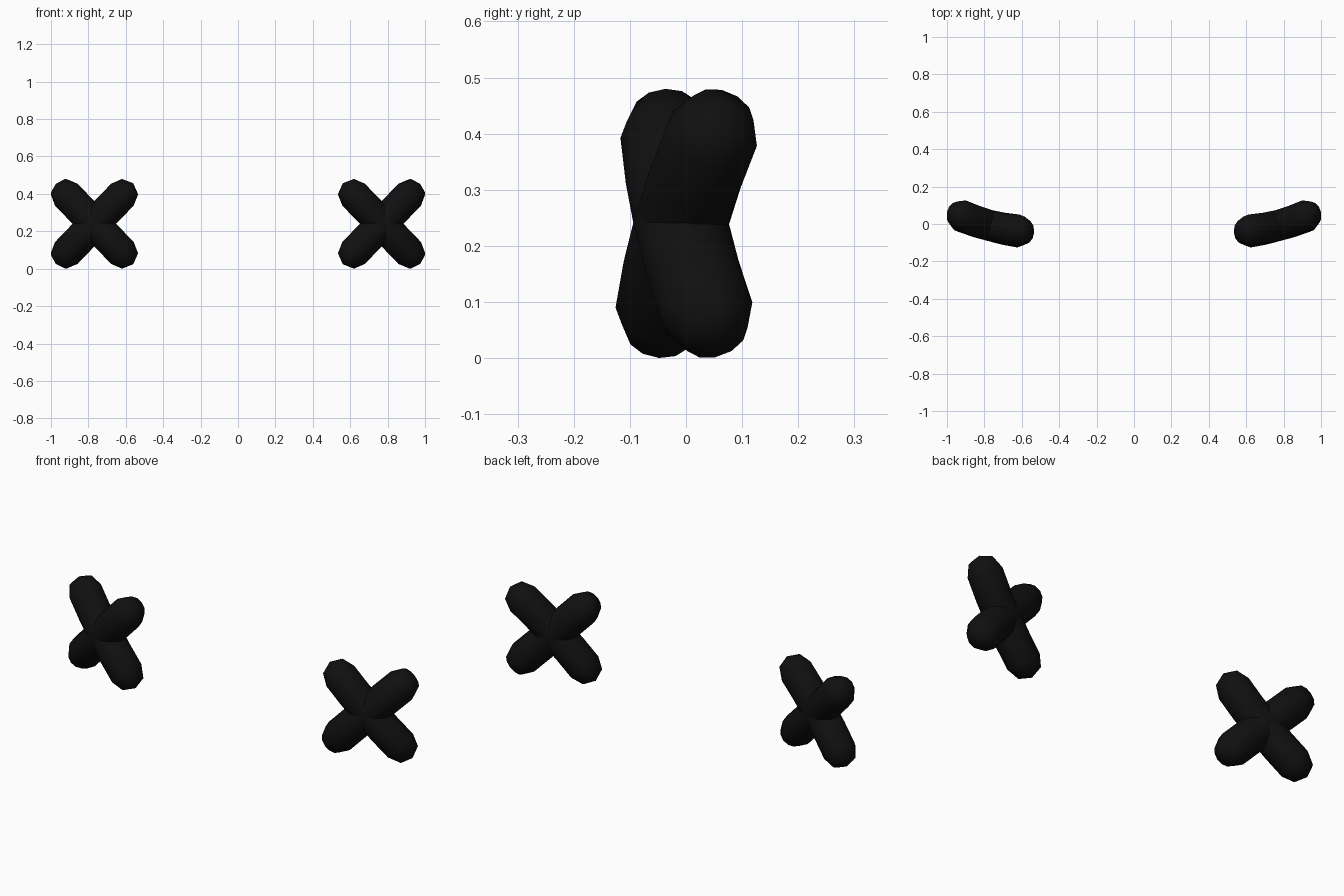
import bpy, bmesh, math
from mathutils import Vector

if "Cube" in bpy.data.objects:
    bpy.data.objects.remove(bpy.data.objects["Cube"])

R = 0.084      # bar radius
SIDES = 12
MID = Vector((0.768, -0.009, 0.24))

black = bpy.data.materials.new("black")
black.diffuse_color = (0.005, 0.005, 0.005, 1)
black.use_nodes = True
black.node_tree.nodes["Principled BSDF"].inputs["Base Color"].default_value = black.diffuse_color


def bent_bar(name, inner, outer, mirror):
    """Slightly bent round-ended bar from inner tip centre to outer tip centre."""
    a, c = Vector(inner), Vector(outer)
    ctrl = 2 * MID - (a + c) / 2
    pos = lambda t: a * (1 - t) ** 2 + ctrl * 2 * t * (1 - t) + c * t * t
    tan = lambda t: ((ctrl - a) * (1 - t) + (c - ctrl) * t).normalized()

    # (centre, direction, radius) of each ring, with a 45 degree ring in each cap
    k = R * math.sqrt(0.5)
    rings = [(a - tan(0) * k, tan(0), k)]
    rings += [(pos(i / 4), tan(i / 4), R) for i in range(5)]
    rings += [(c + tan(1) * k, tan(1), k)]

    bm = bmesh.new()
    loops = []
    for p, d, r in rings:
        v = d.cross(Vector((0, 1, 0))).normalized()
        u = v.cross(d)
        loops.append([bm.verts.new(p + r * (u * math.cos(w) + v * math.sin(w)))
                      for w in (2 * math.pi * j / SIDES for j in range(SIDES))])
    start = bm.verts.new(a - tan(0) * R)
    end = bm.verts.new(c + tan(1) * R)
    for j in range(SIDES):
        n = (j + 1) % SIDES
        for lo, hi in zip(loops, loops[1:]):
            bm.faces.new((lo[j], lo[n], hi[n], hi[j]))
        bm.faces.new((start, loops[0][n], loops[0][j]))
        bm.faces.new((end, loops[-1][j], loops[-1][n]))
    if mirror:
        for vert in bm.verts:
            vert.co.x *= -1
    bmesh.ops.recalc_face_normals(bm, faces=bm.faces)
    for f in bm.faces:
        f.smooth = True
    me = bpy.data.meshes.new(name)
    bm.to_mesh(me)
    bm.free()
    me.materials.append(black)
    bpy.context.collection.objects.link(bpy.data.objects.new(name, me))


# Each cross is two bars; the second cross mirrors the first
for side, mirror in (("right", False), ("left", True)):
    bent_bar(side + "_rising_bar", (0.618, -0.042, 0.084), (0.918, 0.046, 0.396), mirror)
    bent_bar(side + "_falling_bar", (0.618, -0.033, 0.396), (0.918, 0.037, 0.084), mirror)
